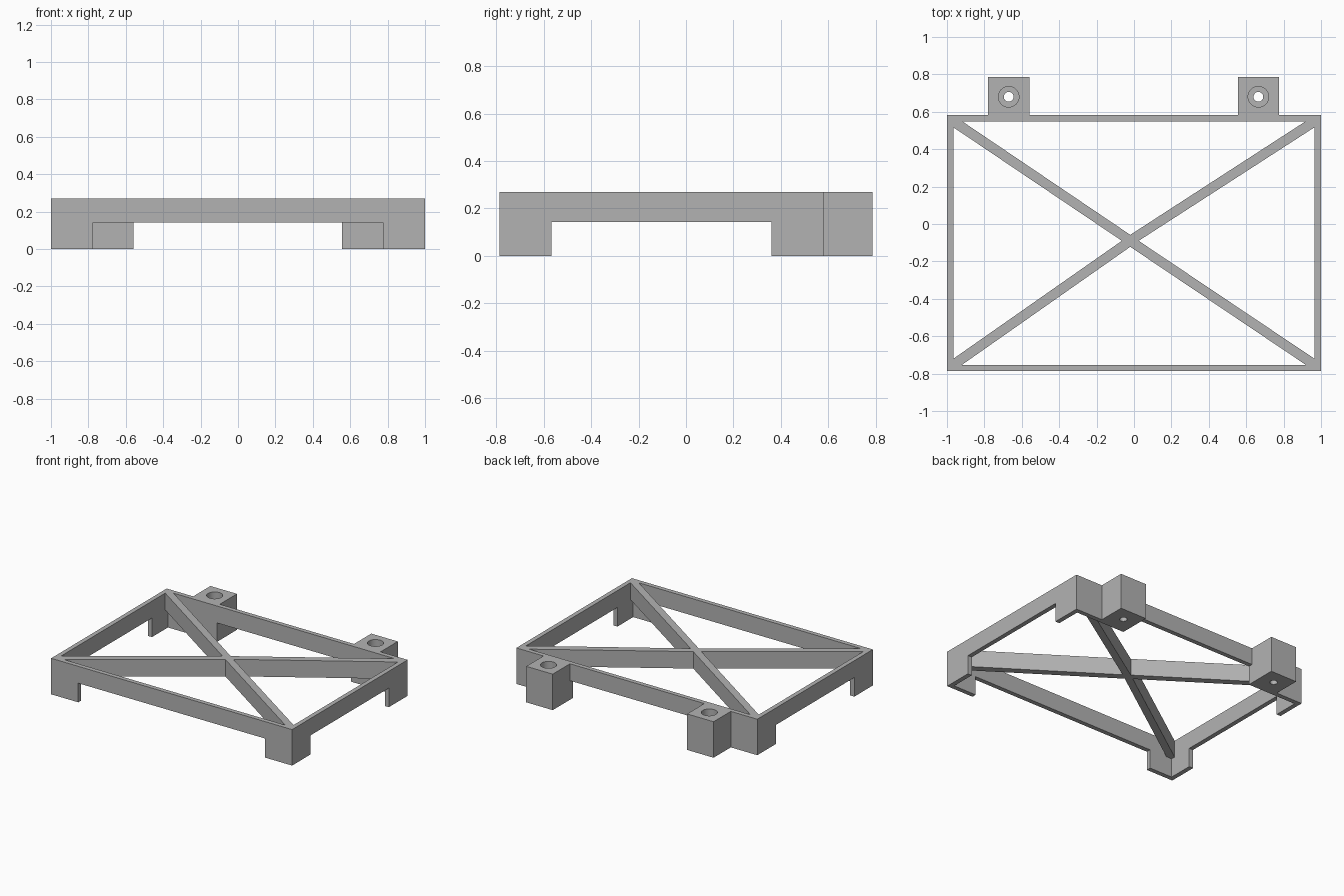
import bpy
import bmesh
from mathutils import Vector

if "Cube" in bpy.data.objects:
    bpy.data.objects.remove(bpy.data.objects["Cube"], do_unlink=True)

# Single plain grey material
grey = bpy.data.materials.new("plain grey")
grey.use_nodes = True
colour = (0.45, 0.45, 0.45, 1)
grey.diffuse_color = colour
grey.node_tree.nodes["Principled BSDF"].inputs["Base Color"].default_value = colour

# Main dimensions
HEIGHT, RAIL_BOTTOM = 0.27, 0.143
FRONT, BACK, WALL = -0.787, 0.583, 0.034
BLOCK_BACK = 0.787
FRONT_IN, BACK_IN, SIDE_IN = FRONT + WALL, BACK - WALL, 1 - WALL


def make_object(name, bm):
    bmesh.ops.recalc_face_normals(bm, faces=bm.faces)
    mesh = bpy.data.meshes.new(name)
    bm.to_mesh(mesh)
    bm.free()
    mesh.materials.append(grey)
    obj = bpy.data.objects.new(name, mesh)
    bpy.context.collection.objects.link(obj)
    return obj


def prism(name, outline, z0, z1):
    bm = bmesh.new()
    face = bm.faces.new([bm.verts.new((x, y, z0)) for x, y in outline])
    new = bmesh.ops.extrude_face_region(bm, geom=[face])["geom"]
    verts = [g for g in new if isinstance(g, bmesh.types.BMVert)]
    bmesh.ops.translate(bm, verts=verts, vec=(0, 0, z1 - z0))
    return make_object(name, bm)


def box(name, x0, x1, y0, y1, z0, z1):
    return prism(name, [(x0, y0), (x1, y0), (x1, y1), (x0, y1)], z0, z1)


def cylinder(name, x, y, radius, z0, z1):
    bm = bmesh.new()
    bmesh.ops.create_cone(bm, cap_ends=True, segments=40, radius1=radius,
                          radius2=radius, depth=z1 - z0)
    bmesh.ops.translate(bm, verts=bm.verts, vec=(x, y, (z0 + z1) / 2))
    return make_object(name, bm)


def combine(obj, tool, operation="DIFFERENCE"):
    mod = obj.modifiers.new("cut", "BOOLEAN")
    mod.operation = operation
    mod.solver = "EXACT"
    mod.object = tool
    bpy.ops.object.select_all(action="DESELECT")
    bpy.context.view_layer.objects.active = obj
    obj.select_set(True)
    bpy.ops.object.modifier_apply(modifier=mod.name)
    bpy.data.objects.remove(tool, do_unlink=True)


def opening():
    return box("opening", -SIDE_IN, SIDE_IN, FRONT_IN, BACK_IN, -1, 1)


# Rectangular frame, notched below so L-shaped corner legs remain
frame = box("frame_with_legs", -1, 1, FRONT, BACK, 0, HEIGHT)
combine(frame, opening())
combine(frame, box("side_notch", -2, 2, -0.567, 0.36, -1, RAIL_BOTTOM))
combine(frame, box("front_notch", -0.775, 0.775, -1, 0, -1, RAIL_BOTTOM))
combine(frame, box("back_notch", -0.56, 0.555, 0, 1, -1, RAIL_BOTTOM))

# Diagonal cross brace, slightly off centre, trimmed to the frame opening
hub = Vector((-0.02, -0.09))
corners = [(SIDE_IN, BACK_IN), (-SIDE_IN, BACK_IN),
           (-SIDE_IN, FRONT_IN), (SIDE_IN, FRONT_IN)]
notches = [(0, 0.032), (-0.045, 0), (0, -0.032), (0.045, 0)]
outline = []
for corner, notch in zip(corners, notches):
    end = Vector(corner)
    along = (end - hub).normalized()
    side = Vector((-along.y, along.x)) * 0.0265
    end += along * 0.01
    outline += [end - side, end + side, hub + Vector(notch)]
brace = prism("cross_brace", outline, RAIL_BOTTOM, HEIGHT)
combine(brace, opening(), "INTERSECT")

# Rear mounting blocks with counterbored screw holes
for name, x0, x1 in (("right_mount_block", -0.78, -0.56),
                     ("left_mount_block", 0.555, 0.775)):
    block = box(name, x0, x1, BACK, BLOCK_BACK, 0, HEIGHT)
    x, y = (x0 + x1) / 2, 0.68
    combine(block, cylinder("screw_hole", x, y, 0.026, -0.1, 0.4))
    combine(block, cylinder("counterbore", x, y, 0.055, 0.08, 0.4))
    bpy.ops.object.shade_smooth_by_angle()
